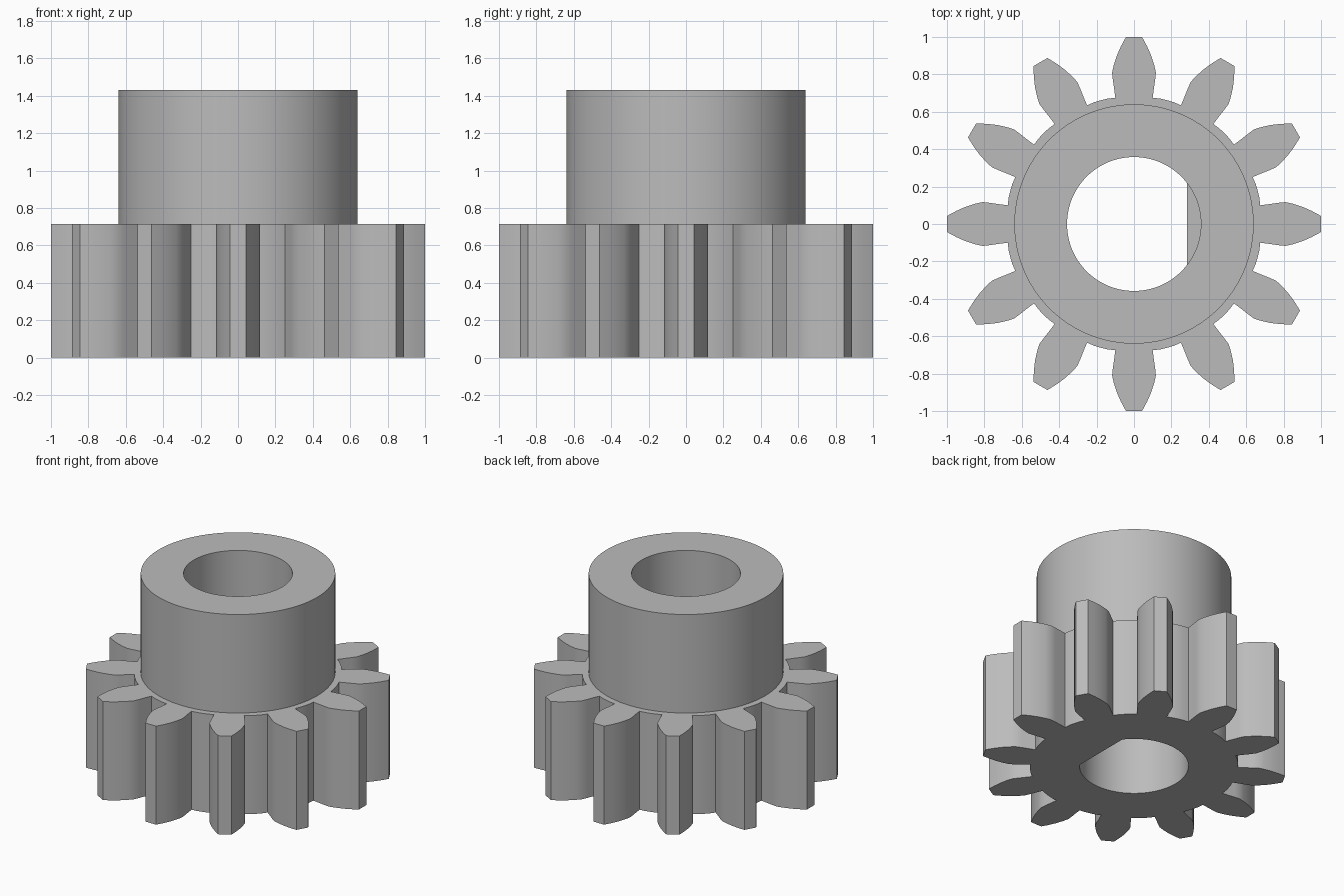
import bpy, bmesh
from math import sin, cos, radians, acos, pi

old = bpy.data.objects.get("Cube")
if old:
    bpy.data.objects.remove(old, do_unlink=True)

TEETH = 12
GEAR_TOP, HUB_TOP = 0.715, 1.43
ROOT_R, HUB_R, BORE_R, FLAT_X = 0.685, 0.64, 0.358, 0.284

steel = bpy.data.materials.new("plain_grey")
steel.use_nodes = True
grey = (0.5, 0.5, 0.5, 1)
steel.diffuse_color = grey
steel.node_tree.nodes["Principled BSDF"].inputs["Base Color"].default_value = grey


def arc(radius, start, end, steps):
    """Points along an arc, both ends included."""
    angles = [start + (end - start) * i / steps for i in range(steps + 1)]
    return [(radius * cos(a), radius * sin(a)) for a in angles]


def circle(radius, steps=96):
    return arc(radius, 0, 2 * pi, steps)[:-1]


def gear_outline():
    # Half tooth: (distance from axis, half width), root to tip
    flank = [(0.675, 0.1), (0.73, 0.107), (0.77, 0.113), (0.81, 0.117),
             (0.85, 0.108), (0.9, 0.092), (0.95, 0.07), (1.0, 0.043)]
    tooth = [(r, -w) for r, w in flank] + [(r, w) for r, w in reversed(flank)]
    pitch = 2 * pi / TEETH
    gap = arc(ROOT_R, radians(8.6), pitch - radians(8.6), 4)[1:-1]
    points = []
    for i in range(TEETH):
        c, s = cos(i * pitch), sin(i * pitch)
        points += [(x * c - y * s, x * s + y * c) for x, y in tooth + gap]
    return points


def pierced_prism(name, outer, inner, bottom, top):
    """Extrude an outline with a hole through it."""
    bm = bmesh.new()
    edges = []
    for loop in (outer, inner):
        verts = [bm.verts.new((x, y, bottom)) for x, y in loop]
        edges += [bm.edges.new((v, verts[i - 1])) for i, v in enumerate(verts)]
    bmesh.ops.triangle_fill(bm, edges=edges, use_beauty=True)
    ext = bmesh.ops.extrude_face_region(bm, geom=bm.faces[:], use_keep_orig=True)
    moved = [g for g in ext["geom"] if isinstance(g, bmesh.types.BMVert)]
    bmesh.ops.translate(bm, verts=moved, vec=(0, 0, top - bottom))
    bmesh.ops.recalc_face_normals(bm, faces=bm.faces[:])
    mesh = bpy.data.meshes.new(name)
    bm.to_mesh(mesh)
    bm.free()
    mesh.materials.append(steel)
    obj = bpy.data.objects.new(name, mesh)
    bpy.context.collection.objects.link(obj)
    bpy.ops.object.select_all(action="DESELECT")
    obj.select_set(True)
    bpy.context.view_layer.objects.active = obj
    bpy.ops.object.shade_smooth_by_angle(angle=radians(25))
    return obj


# Toothed wheel with a D-shaped shaft hole
half = acos(FLAT_X / BORE_R)
d_bore = arc(BORE_R, half, 2 * pi - half, 72)
pierced_prism("toothed_wheel", gear_outline(), d_bore, 0, GEAR_TOP)

# Collar with a round bore
pierced_prism("hub_collar", circle(HUB_R), circle(BORE_R), GEAR_TOP, HUB_TOP)
